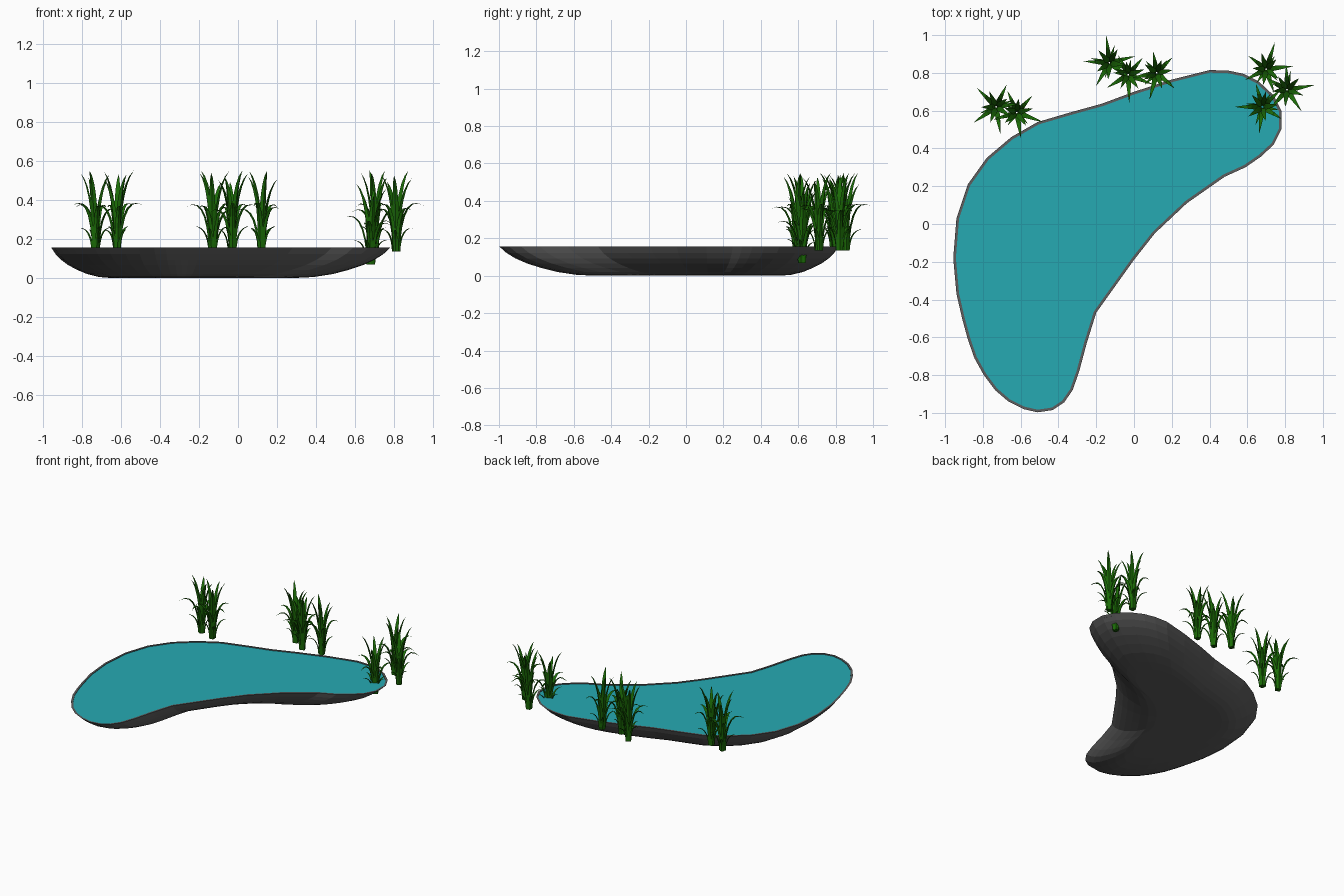
import bpy, math, random
from mathutils import Vector

if "Cube" in bpy.data.objects:
    bpy.data.objects.remove(bpy.data.objects["Cube"])

random.seed(4)


def material(name, rgb):
    m = bpy.data.materials.new(name)
    m.diffuse_color = (*rgb, 1)
    m.use_nodes = True
    m.node_tree.nodes["Principled BSDF"].inputs["Base Color"].default_value = m.diffuse_color
    return m


STONE = material("dark grey stone", (0.11, 0.11, 0.11))
WATER = material("teal water", (0.019, 0.40, 0.45))
GREEN = material("reed green", (0.011, 0.15, 0.002))


def add_object(name, verts, faces, mat):
    me = bpy.data.meshes.new(name)
    me.from_pydata(verts, [], faces)
    me.materials.append(mat)
    me.update()
    ob = bpy.data.objects.new(name, me)
    bpy.context.collection.objects.link(ob)
    return ob


# Pond outline, anticlockwise from the right end
OUTLINE = [(.78, .60), (.74, .68), (.66, .755), (.58, .795), (.5, .812), (.4, .815),
           (.2, .765), (0, .70), (-.17, .637), (-.34, .59), (-.51, .54), (-.65, .46),
           (-.78, .35), (-.88, .21), (-.94, .03), (-.957, -.18), (-.94, -.37),
           (-.91, -.5), (-.88, -.61), (-.845, -.71), (-.795, -.8), (-.735, -.88),
           (-.665, -.94), (-.585, -.98), (-.51, -.997), (-.43, -.985), (-.37, -.945),
           (-.325, -.88), (-.29, -.78), (-.25, -.63), (-.2, -.47), (-.1, -.33),
           (0, -.19), (.11, -.05), (.28, .11), (.48, .25), (.59, .30), (.67, .355),
           (.74, .42), (.78, .5)]
CX, CY = -.29, .126
N = len(OUTLINE)


def ring(scale, z):
    """Outline shrunk to the centre, with a gentler slope on the hollow side."""
    pts = []
    for i, (x, y) in enumerate(OUTLINE):
        w = max(0, math.cos((i - 32) / 8 * math.pi / 2)) if abs(i - 32) < 8 else 0
        s = 1 - (1 - scale) * (1 + .4 * w)
        pts.append((CX + (x - CX) * s, CY + (y - CY) * s, z))
    return pts


def inset_ring(dist, z):
    """Outline moved inwards by an even distance."""
    pts = []
    for i, (x, y) in enumerate(OUTLINE):
        ax, ay = OUTLINE[i - 1]
        bx, by = OUTLINE[(i + 1) % N]
        length = math.hypot(bx - ax, by - ay)
        pts.append((x - (by - ay) / length * dist, y + (bx - ax) / length * dist, z))
    return pts


# Basin: even rim on top, outline shrunk towards the flat bottom
rings = [inset_ring(.014, .143), inset_ring(.014, .155)]
rings += [ring(s, z) for s, z in [(1, .155), (.967, .122), (.925, .093), (.87, .066),
                                  (.80, .041), (.725, .02), (.635, .005), (.545, 0)]]
verts = [v for r in rings for v in r]
faces = []
for k in range(len(rings) - 1):
    for i in range(N):
        j = (i + 1) % N
        faces.append((k * N + i, (k + 1) * N + i, (k + 1) * N + j, k * N + j))
faces.append(tuple(reversed(range((len(rings) - 1) * N, len(rings) * N))))
add_object("pond_basin", verts, faces, STONE)

# Water surface just below the rim
add_object("pond_water", inset_ring(.013, .151), [tuple(range(N))], WATER)


def blade(verts, faces, angle, reach, height, arc, width, start):
    """One keeled leaf that rises, bends outwards and tapers to a tip."""
    out = Vector((math.cos(angle), math.sin(angle), 0))
    side = Vector((-out.y, out.x, 0))
    steps = 7
    base = len(verts)
    peak = math.sin(min(arc, math.pi / 2))
    for k in range(steps):
        t = k / steps
        p = out * (start + reach * t ** 2) + Vector((0, 0, height * math.sin(arc * t) / peak))
        w = width * (.75 + .9 * t - 1.6 * t * t)
        keel = (out + Vector((0, 0, -.8 * t))) * w * .6
        verts += [p - side * w, p + keel, p + side * w]
    verts.append(out * (start + reach) + Vector((0, 0, height * math.sin(arc) / peak)))
    tip = base + 3 * steps
    for k in range(steps):
        a = base + 3 * k
        for i in range(3):
            j = (i + 1) % 3
            if k < steps - 1:
                faces.append((a + i, a + j, a + 3 + j, a + 3 + i))
            else:
                faces.append((a + i, a + j, tip))
    faces.append((base + 2, base + 1, base))


# Leaf tiers: count, reach, height, arc in degrees, half width, start radius
TIERS = [(5, .135, .25, 110, .016, .013),
         (5, .085, .415, 75, .019, .004),
         (4, .085, .13, 95, .011, .018)]


def reed_clump(name, x, y, z, turn):
    verts, faces = [], []
    turn = math.radians(turn)
    for n, reach, height, arc, width, start in TIERS:
        for i in range(n):
            vary = 1 if i else 0
            blade(verts, faces, turn + math.tau * i / n + vary * random.uniform(-.2, .2),
                  reach * (1 - vary * random.uniform(0, .25)),
                  height * (1 - vary * random.uniform(0, .15)),
                  math.radians(arc), width, start)
        turn += .6
    add_object(name, verts, faces, GREEN).location = (x, y, z)


# Reed clumps along the back bank, one standing in the water: x, y, z, turn
CLUMPS = [(-.73, .62, .135, 215), (-.62, .59, .135, -20), (-.13, .853, .135, 97),
          (-.03, .79, .135, -88), (.12, .80, .135, -105), (.70, .82, .135, 72),
          (.81, .71, .135, 10), (.68, .62, .068, 180)]
for i, pos in enumerate(CLUMPS):
    reed_clump(f"reed_clump_{i + 1}", *pos)
